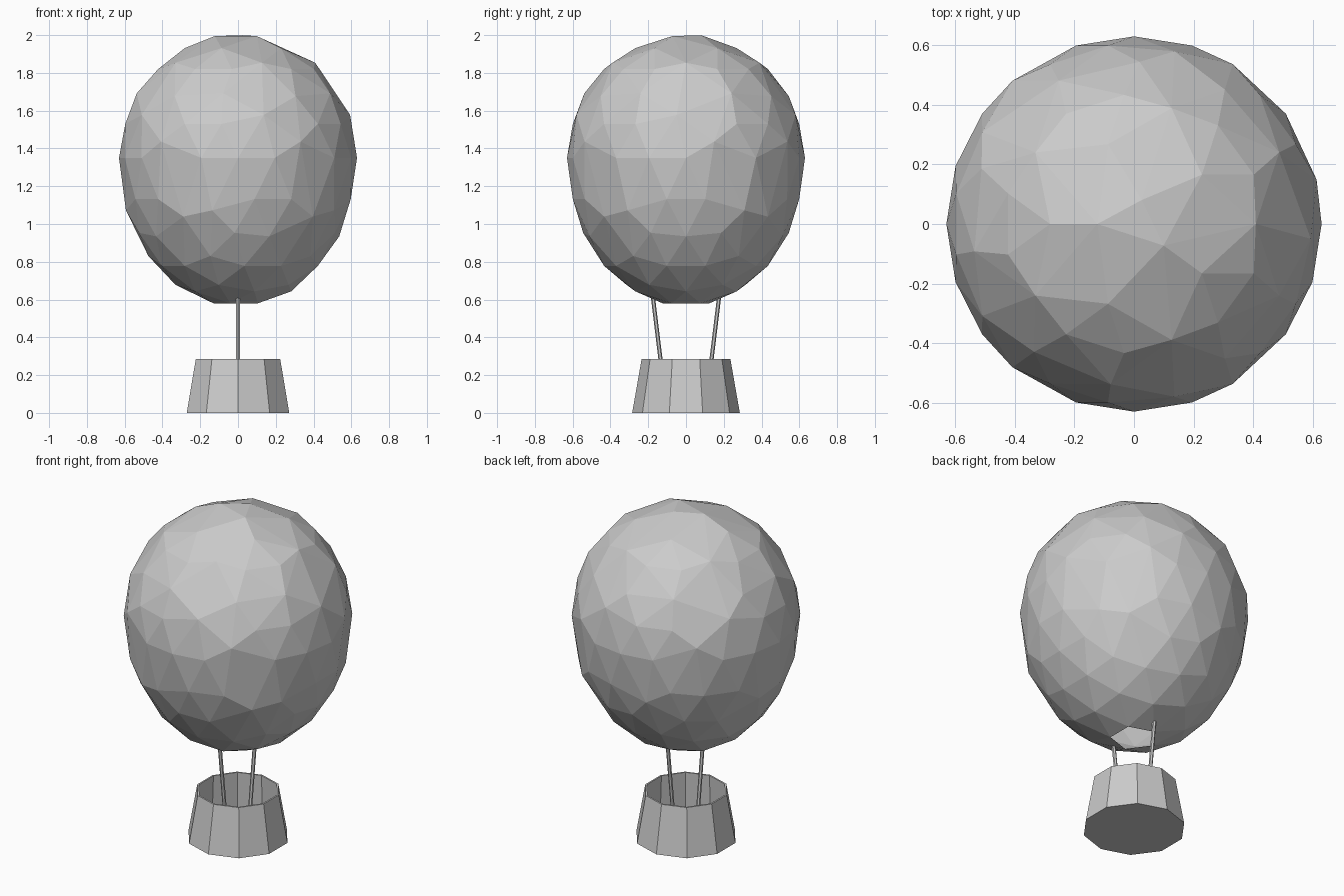
import bpy, bmesh, math
from mathutils import Vector

if "Cube" in bpy.data.objects:
    bpy.data.objects.remove(bpy.data.objects["Cube"])


def new_object(name, bm):
    mesh = bpy.data.meshes.new(name)
    bmesh.ops.recalc_face_normals(bm, faces=bm.faces[:])
    bm.to_mesh(mesh)
    bm.free()
    obj = bpy.data.objects.new(name, mesh)
    bpy.context.collection.objects.link(obj)
    return obj


# Envelope: faceted ball, stretched downwards and open at the mouth
bm = bmesh.new()
bmesh.ops.create_icosphere(bm, subdivisions=3, radius=1)
pole = min(bm.verts, key=lambda v: v.co.z)
mouth = [e.other_vert(pole) for e in pole.link_edges]
for v in bm.verts:
    half_height = 0.65 if v.co.z > 0 else 0.79
    v.co = Vector((v.co.x * 0.63, v.co.y * 0.63, 1.35 + v.co.z * half_height))
for v in mouth:
    v.co = Vector((v.co.x * 0.82, v.co.y * 0.82, 0.58))
bmesh.ops.delete(bm, geom=[pole], context='VERTS')
envelope = new_object("envelope", bm)
facets = envelope.modifiers.new("coarse_facets", 'DECIMATE')
facets.ratio = 0.8


# Basket: ten-sided tapered tub, open on top with a floor inside
SIDES = 10
profile = [(0.285, 0.0), (0.235, 0.285), (0.225, 0.285), (0.235, 0.06)]
bm = bmesh.new()
rings = []
for r, z in profile:
    rings.append([bm.verts.new((r * math.sin(2 * math.pi * i / SIDES),
                                r * math.cos(2 * math.pi * i / SIDES), z))
                  for i in range(SIDES)])
for low, high in zip(rings, rings[1:]):
    for i in range(SIDES):
        j = (i + 1) % SIDES
        bm.faces.new((low[i], low[j], high[j], high[i]))
bm.faces.new(rings[0])
bm.faces.new(rings[-1])
new_object("basket", bm)


# Ropes: one at the front, one at the back, leaning outwards
for name, side in (("front_rope", -1), ("back_rope", 1)):
    start, end = Vector((0, side * 0.108, 0.06)), Vector((0, side * 0.176, 0.62))
    axis = end - start
    bm = bmesh.new()
    bmesh.ops.create_cone(bm, cap_ends=True, segments=6,
                          radius1=0.011, radius2=0.011, depth=axis.length)
    rope = new_object(name, bm)
    rope.location = (start + end) / 2
    rope.rotation_euler = axis.to_track_quat('Z', 'Y').to_euler()
